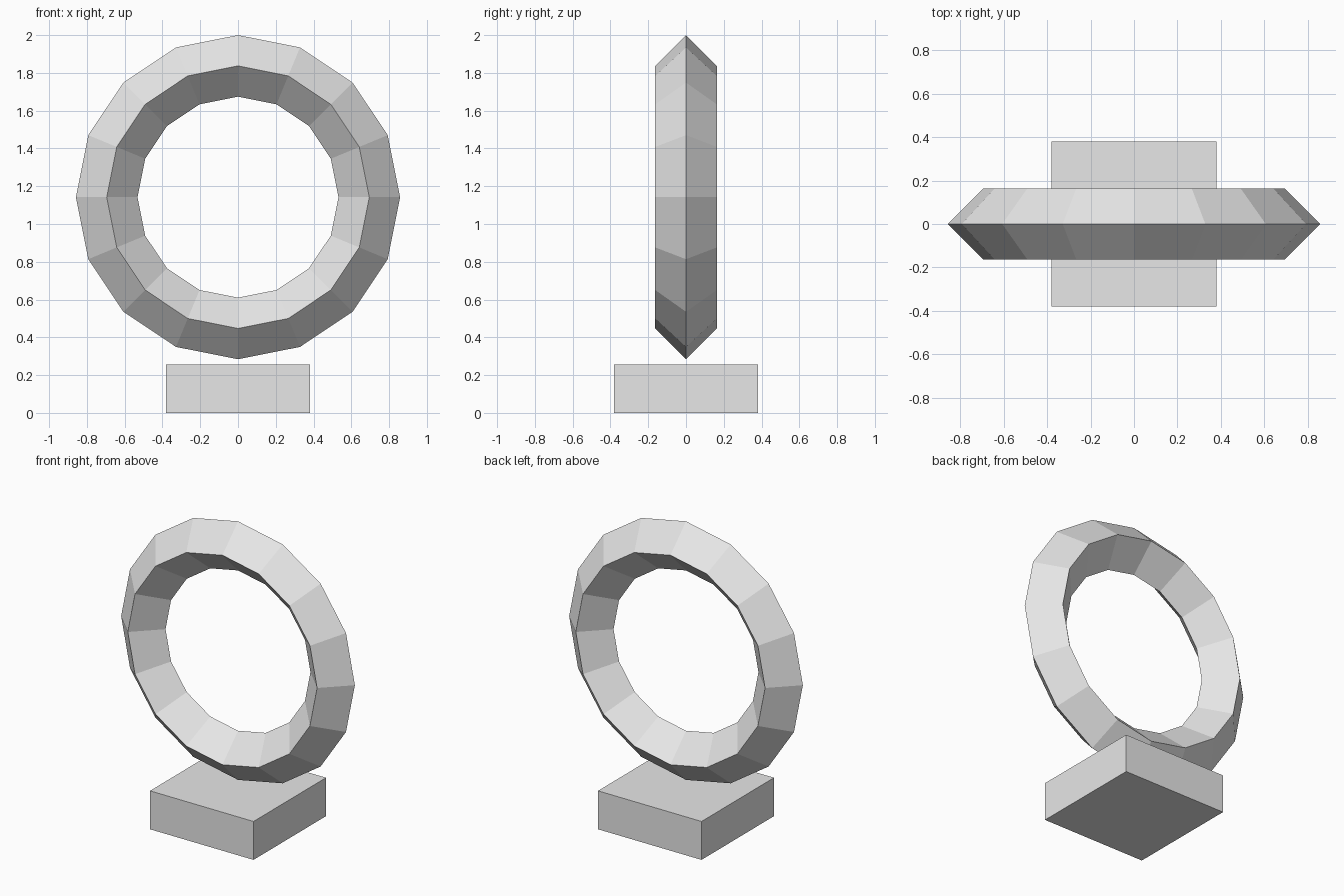
import bpy
import math

cube = bpy.data.objects.get("Cube")
if cube:
    bpy.data.objects.remove(cube, do_unlink=True)

OUTER, TUBE = 0.858, 0.163          # ring outer radius, tube radius
BASE_WIDTH, BASE_HEIGHT = 0.76, 0.255


def make_material(name, colour):
    mat = bpy.data.materials.new(name)
    mat.use_nodes = True
    mat.diffuse_color = colour
    mat.node_tree.nodes["Principled BSDF"].inputs["Base Color"].default_value = colour
    return mat


def finish(name, mat):
    obj = bpy.context.object
    obj.name = name
    obj.data.materials.append(mat)
    bpy.ops.object.transform_apply(location=False, rotation=True, scale=True)
    bpy.ops.object.shade_flat()
    return obj


grey = make_material("light grey", (0.8, 0.8, 0.8, 1))

# Square base block
bpy.ops.mesh.primitive_cube_add(size=1, location=(0, 0, BASE_HEIGHT / 2))
bpy.context.object.scale = (BASE_WIDTH, BASE_WIDTH, BASE_HEIGHT)
finish("base", grey)

# Upright faceted ring with a diamond cross-section, hovering over the base
bpy.ops.mesh.primitive_torus_add(
    major_segments=16, minor_segments=4,
    major_radius=OUTER - TUBE, minor_radius=TUBE,
    location=(0, 0, 2 - OUTER), rotation=(math.pi / 2, 0, 0))
finish("ring", grey)
